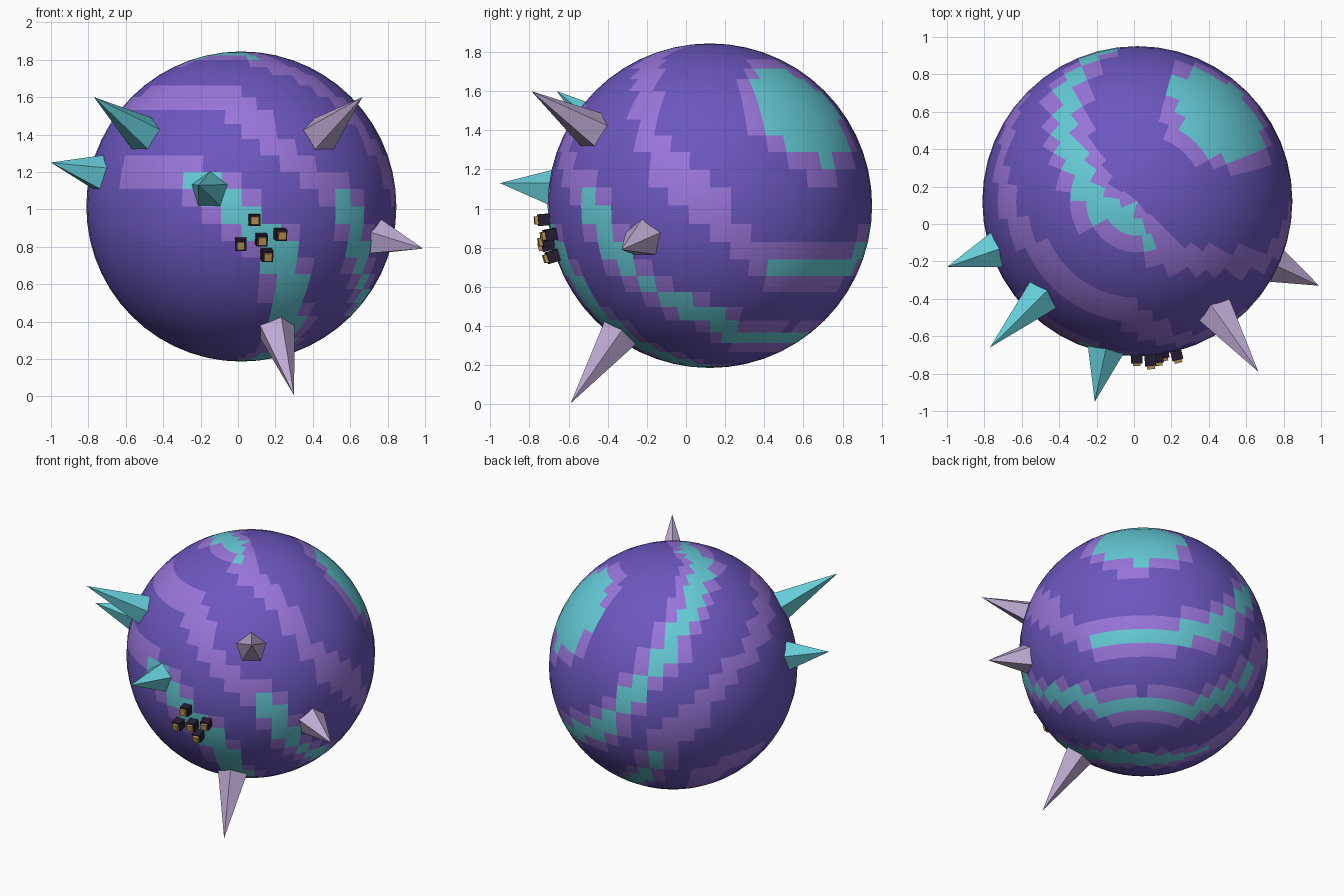
import bpy, bmesh, math
from mathutils import Vector

if "Cube" in bpy.data.objects:
    bpy.data.objects.remove(bpy.data.objects["Cube"])

CENTRE = Vector((0.018, 0.122, 1.015))
RADIUS = 0.829


def material(name, rgb):
    mat = bpy.data.materials.new(name)
    mat.use_nodes = True
    mat.diffuse_color = (*rgb, 1)
    mat.node_tree.nodes["Principled BSDF"].inputs["Base Color"].default_value = (*rgb, 1)
    return mat


PURPLE = material("deep purple", (0.15, 0.095, 0.52))
VIOLET = material("light violet", (0.32, 0.18, 0.70))
TEAL = material("teal", (0.13, 0.60, 0.68))
LILAC = material("pale lilac", (0.52, 0.41, 0.66))
DARK = material("dark plum", (0.02, 0.012, 0.035))
GOLD = material("gold", (0.50, 0.29, 0.08))


def finish(bm, name, *mats):
    mesh = bpy.data.meshes.new(name)
    bm.to_mesh(mesh)
    bm.free()
    for mat in mats:
        mesh.materials.append(mat)
    obj = bpy.data.objects.new(name, mesh)
    bpy.context.collection.objects.link(obj)
    return obj


def direction(lon, lat):
    """Unit vector; longitude runs from the front towards +x."""
    a, b = math.radians(lon), math.radians(lat)
    return Vector((math.sin(a) * math.cos(b), -math.cos(a) * math.cos(b), math.sin(b)))


# Band centre lines: longitude, latitude, half width of violet, half width of teal
CROWN_BAND = [
    (-29, 81, 8, 5), (-54, 81, 9, 5), (-83, 74, 9, 5), (-116, 66, 9, 4),
    (-130, 55, 9, 4), (-140, 42, 9, 4), (-152, 27, 9, 4), (-164, 11, 9, 4),
    (-180, -12, 9, 4), (168, -17, 9, 4), (140, -23, 9, 4), (116, -22, 9, 4),
    (106, -17, 7, 0), (96, -8, 6, 0), (83, 6, 6, 0), (70, 19, 6, 0),
    (62, 30, 5, 0), (58, 41, 5, 0), (49, 54, 5, 0), (30, 67, 6, 0), (-29, 81, 8, 5)]
WAIST_BAND = [
    (-123, 14, 5, 0), (-107, 24, 5, 0), (-86, 34, 5, 0), (-65, 43, 6, 0),
    (-39, 45, 7, 0), (-8, 46, 6, 0), (4, 37, 6, 0), (13, 23, 6, 0),
    (29, 10, 6, 0), (41, 3, 7, 4), (49, -10, 8, 4), (53, -17, 8, 4),
    (71, -35, 7, 4), (86, -42, 7, 4), (97, -48, 8, 4), (112, -54, 8, 4),
    (145, -56, 8, 4), (180, -52, 8, 4), (-162, -38, 8, 4), (-155, -27, 8, 3),
    (-150, -14, 6, 0), (-135, -1, 6, 0), (-123, 14, 5, 0)]
BELLY_BAND = [
    (-50, 14, 6, 0), (-28, 12, 7, 0), (-18, 10, 8, 4), (-4, 0, 9, 4),
    (5, -10, 9, 5), (16, -17, 9, 6), (20, -30, 9, 6), (27, -48, 9, 6),
    (39, -66, 9, 5), (60, -82, 9, 5), (-121, -78, 8, 4), (-124, -55, 6, 0),
    (-124, -36, 6, 0), (-95, -28, 5, 0)]


def band_segments(points):
    data = [(direction(p[0], p[1]), p[2], p[3]) for p in points]
    return list(zip(data, data[1:]))


SEGMENTS = [s for band in (CROWN_BAND, WAIST_BAND, BELLY_BAND) for s in band_segments(band)]


def cell_colour(d):
    """0 base, 1 violet edge, 2 teal core."""
    best = 0
    for (p, violet_a, teal_a), (q, violet_b, teal_b) in SEGMENTS:
        line = q - p
        t = min(1, max(0, (d - p).dot(line) / line.length_squared))
        gap = math.degrees(d.angle((p + line * t).normalized()))
        if gap < teal_a + (teal_b - teal_a) * t:
            return 2
        if gap < violet_a + (violet_b - violet_a) * t:
            best = 1
    # Large oval patch on the upper back
    lon = math.degrees(math.atan2(d.x, -d.y)) - 137
    lat = math.degrees(math.asin(d.z)) - 38
    if (lon / 25) ** 2 + (lat / 22) ** 2 < 1:
        return 2
    if (lon / 31) ** 2 + (lat / 29) ** 2 < 1:
        return 1
    return best


# Body: smooth ball, coloured cell by cell
bm = bmesh.new()
bmesh.ops.create_uvsphere(bm, u_segments=48, v_segments=28, radius=RADIUS)
for face in bm.faces:
    face.material_index = cell_colour(face.calc_center_median().normalized())
    face.smooth = True
body = finish(bm, "body", PURPLE, VIOLET, TEAL)
body.location = CENTRE


# Spikes: five-sided cones pointing straight out of the body
def spike(name, tip, mat):
    out = Vector(tip) - CENTRE
    base = 0.805
    length = out.length - base
    bm = bmesh.new()
    bmesh.ops.create_cone(bm, cap_ends=True, segments=5, radius1=0.108, radius2=0, depth=length)
    obj = finish(bm, name, mat)
    obj.rotation_mode = 'QUATERNION'
    obj.rotation_quaternion = out.to_track_quat('Z', 'Y')
    obj.location = CENTRE + out.normalized() * (base + length / 2)


spike("upper_right_spike", (-0.77, -0.66, 1.60), TEAL)
spike("side_right_spike", (-1.00, -0.23, 1.25), TEAL)
spike("front_spike", (-0.21, -0.95, 1.13), TEAL)
spike("upper_left_spike", (0.665, -0.79, 1.60), LILAC)
spike("side_left_spike", (0.99, -0.33, 0.79), LILAC)
spike("lower_spike", (0.30, -0.59, 0.005), LILAC)


# Eye cluster: dark blocks with a smaller gold block on the outer face
def block(name, out, inner, outer, width, mat):
    bm = bmesh.new()
    bmesh.ops.create_cube(bm, size=1)
    bmesh.ops.scale(bm, vec=(width, width, outer - inner), verts=bm.verts)
    obj = finish(bm, name, mat)
    obj.rotation_mode = 'QUATERNION'
    obj.rotation_quaternion = out.to_track_quat('Z', 'Y')
    obj.location = CENTRE + out * (inner + outer) / 2


for i, (x, z) in enumerate([(0.09, 0.94), (0.235, 0.86), (0.13, 0.83), (0.015, 0.805), (0.16, 0.745)]):
    dx, dz = (x - CENTRE.x) / 0.89, (z - CENTRE.z) / 0.89
    out = Vector((dx, -math.sqrt(1 - dx * dx - dz * dz), dz))
    block(f"eye_socket_{i}", out, 0.82, 0.885, 0.06, DARK)
    block(f"eye_{i}", out, 0.87, 0.903, 0.042, GOLD)
